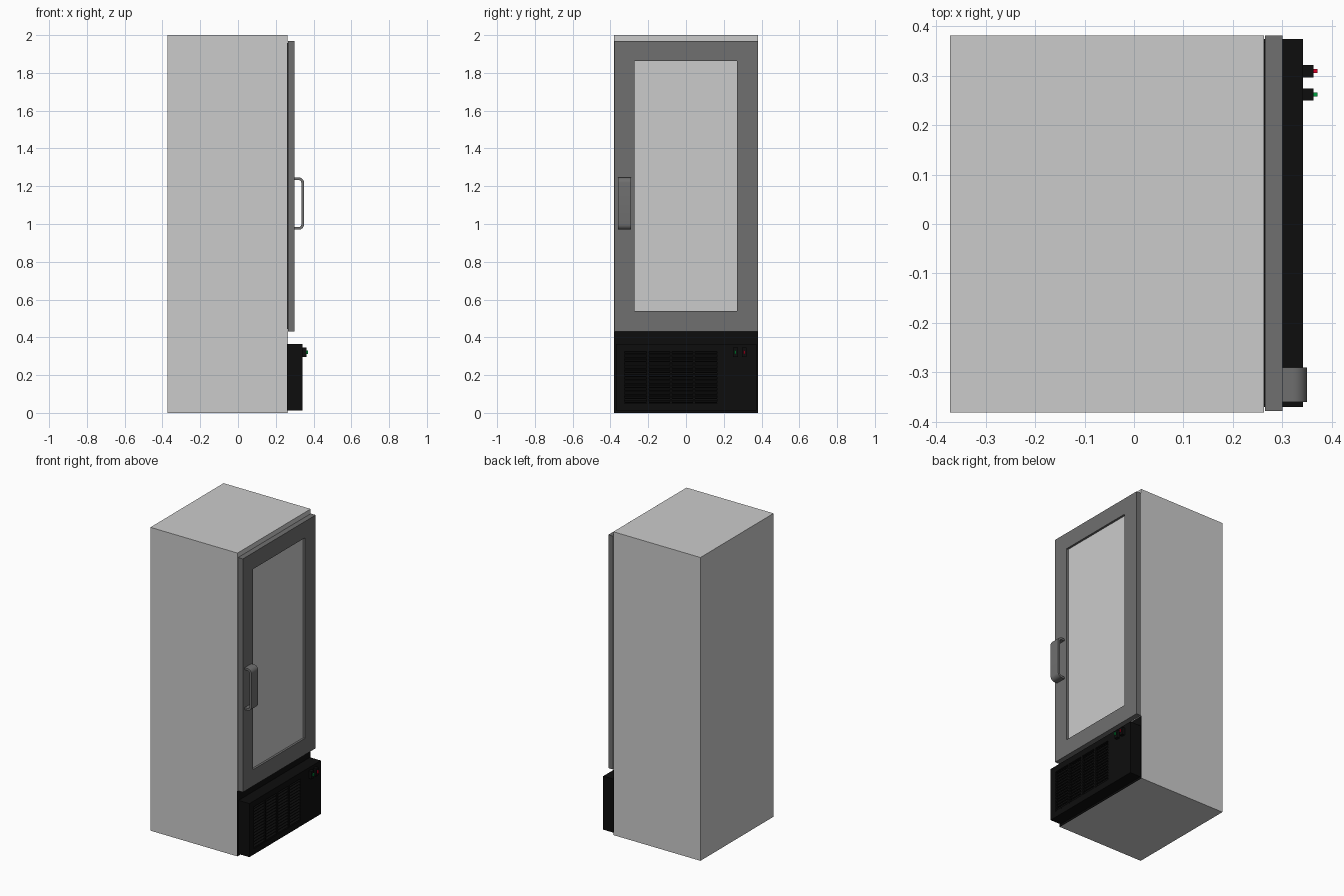
import bpy, bmesh, math
from mathutils import Vector

if "Cube" in bpy.data.objects:
    bpy.data.objects.remove(bpy.data.objects["Cube"])


def material(name, rgb):
    m = bpy.data.materials.new(name)
    m.diffuse_color = (*rgb, 1)
    m.use_nodes = True
    m.node_tree.nodes["Principled BSDF"].inputs["Base Color"].default_value = m.diffuse_color
    return m


DARK = material("dark_grey", (0.16, 0.16, 0.16))
BLACK = material("black", (0.004, 0.004, 0.004))
RED = material("red", (0.7, 0.0, 0.02))
GREEN = material("green", (0.0, 0.35, 0.05))


def finish(bm, name, mat=None):
    bmesh.ops.recalc_face_normals(bm, faces=bm.faces)
    me = bpy.data.meshes.new(name)
    bm.to_mesh(me)
    bm.free()
    ob = bpy.data.objects.new(name, me)
    bpy.context.collection.objects.link(ob)
    if mat:
        me.materials.append(mat)
    return ob


def add_box(bm, x, y, z, tilt=0):
    """Box from (min, max) ranges, optionally tilted about its long y axis."""
    vs = bmesh.ops.create_cube(bm, size=1)["verts"]
    c = Vector((sum(x) / 2, sum(y) / 2, sum(z) / 2))
    for v in vs:
        p = Vector((v.co.x * (x[1] - x[0]), v.co.y * (y[1] - y[0]), v.co.z * (z[1] - z[0])))
        v.co = c + Vector((p.x * math.cos(tilt) + p.z * math.sin(tilt), p.y,
                           p.z * math.cos(tilt) - p.x * math.sin(tilt)))


def box(name, x, y, z, mat=None):
    bm = bmesh.new()
    add_box(bm, x, y, z)
    return finish(bm, name, mat)


def frame(name, x, y, z, hole_y, hole_z, mat):
    """Rectangular ring standing in the yz plane, made of four quads per side."""
    bm = bmesh.new()
    rings = []
    for xx in x:
        for ry, rz in ((y, z), (hole_y, hole_z)):
            rings.append([bm.verts.new((xx, ry[a], rz[b])) for a, b in ((0, 0), (1, 0), (1, 1), (0, 1))])
    back_out, back_in, front_out, front_in = rings
    for a, b in ((back_out, back_in), (front_out, front_in), (back_out, front_out), (back_in, front_in)):
        for i in range(4):
            j = (i + 1) % 4
            bm.faces.new((a[i], a[j], b[j], b[i]))
    return finish(bm, name, mat)


# Cabinet and black base plate behind the grille
box("cabinet", (-0.372, 0.26), (-0.381, 0.381), (0, 2))
box("cabinet_front", (0.26, 0.263), (-0.381, 0.381), (0.43, 2))
box("base_plate", (0.26, 0.263), (-0.381, 0.381), (0, 0.43), BLACK)

# Door: frame, seal, glass pane
DOOR_Y, DOOR_Z = (-0.378, 0.381), (0.432, 1.97)
GLASS_Y, GLASS_Z = (-0.272, 0.27), (0.54, 1.862)
frame("door_frame", (0.265, 0.30), DOOR_Y, DOOR_Z, GLASS_Y, GLASS_Z, DARK)
frame("door_seal", (0.263, 0.265), (-0.365, 0.368), (0.445, 1.957), GLASS_Y, GLASS_Z, BLACK)
box("glass_pane", (0.272, 0.286), GLASS_Y, GLASS_Z)


# Handle: bent strip with rounded corners, extruded along y
def handle_outline(x1, z0, z1, r, x0=0.299):
    pts = [(x0, z0)]
    for cz, start in ((z0 + r, -90), (z1 - r, 0)):
        for i in range(7):
            a = math.radians(start + 15 * i)
            pts.append((x1 - r + r * math.cos(a), cz + r * math.sin(a)))
    return pts + [(x0, z1)]


bm = bmesh.new()
outer = handle_outline(0.35, 0.97, 1.246, 0.028)
inner = handle_outline(0.335, 0.983, 1.233, 0.014)
rows = [[bm.verts.new((px, yy, pz)) for px, pz in path]
        for yy in (-0.36, -0.29) for path in (outer, inner)]
o0, i0, o1, i1 = rows
for a, b in ((o0, i0), (i0, i1), (i1, o1), (o1, o0)):
    for k in range(len(outer) - 1):
        bm.faces.new((a[k], a[k + 1], b[k + 1], b[k]))
for k in (0, -1):
    bm.faces.new((o0[k], i0[k], i1[k], o1[k]))
handle = finish(bm, "door_handle", DARK)
bpy.context.view_layer.objects.active = handle
handle.select_set(True)
bpy.ops.object.shade_smooth_by_angle(angle=math.radians(35))

# Grille housing with a recessed vent opening
VENT_Y, VENT_Z = (-0.325, 0.165), (0.05, 0.325)
box("grille_back", (0.263, 0.325), (-0.37, 0.374), (0.012, 0.365), BLACK)
frame("grille_front", (0.325, 0.342), (-0.37, 0.374), (0.012, 0.365), VENT_Y, VENT_Z, BLACK)

# Louvre slats and vertical dividers
bm = bmesh.new()
count = 14
step = (VENT_Z[1] - VENT_Z[0]) / count
for i in range(count):
    z = VENT_Z[0] + step * (i + 0.5)
    add_box(bm, (0.325, 0.341), VENT_Y, (z - 0.003, z + 0.003), math.radians(30))
for i in range(1, 4):
    y = VENT_Y[0] + (VENT_Y[1] - VENT_Y[0]) * i / 4
    add_box(bm, (0.325, 0.342), (y - 0.006, y + 0.006), VENT_Z)
finish(bm, "grille_slats", BLACK)

# Switches with coloured lights
for name, y, mat in (("green", 0.262, GREEN), ("red", 0.309, RED)):
    box(name + "_switch", (0.342, 0.363), (y - 0.0125, y + 0.0125), (0.295, 0.345), BLACK)
    box(name + "_light", (0.363, 0.371), (y - 0.004, y + 0.004), (0.312, 0.33), mat)
